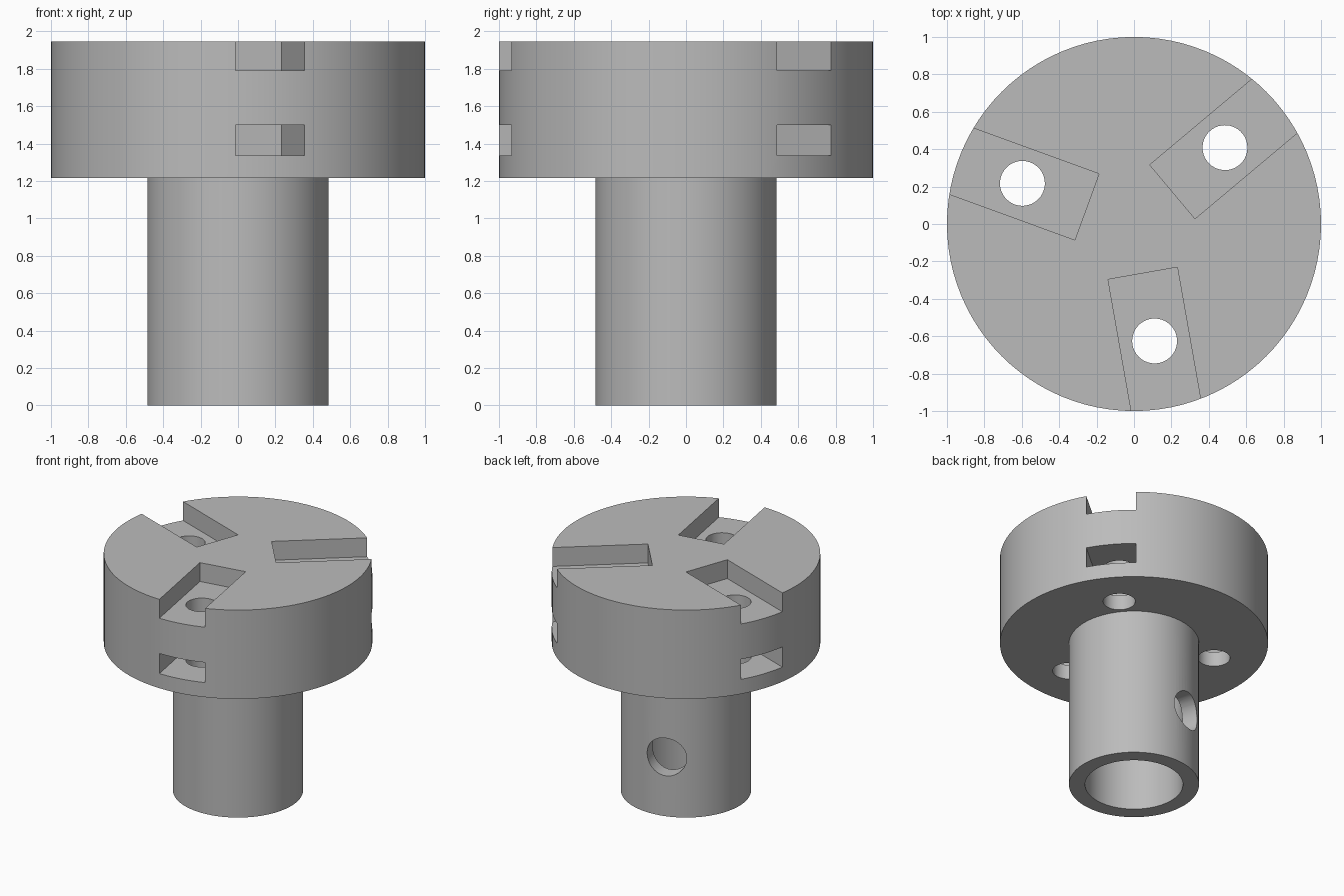
import bpy, bmesh, math
from mathutils import Matrix, Vector

if "Cube" in bpy.data.objects:
    bpy.data.objects.remove(bpy.data.objects["Cube"], do_unlink=True)

SIDES = 96
HEAD_BOTTOM, HEAD_TOP = 1.215, 1.945
STEM_R, BORE_R = 0.485, 0.365

grey = bpy.data.materials.new("plain grey")
grey.use_nodes = True
grey.diffuse_color = (0.5, 0.5, 0.5, 1)
grey.node_tree.nodes["Principled BSDF"].inputs["Base Color"].default_value = (0.5, 0.5, 0.5, 1)


def make_object(name, bm):
    bmesh.ops.recalc_face_normals(bm, faces=bm.faces)
    mesh = bpy.data.meshes.new(name)
    bm.to_mesh(mesh)
    bm.free()
    mesh.materials.append(grey)
    obj = bpy.data.objects.new(name, mesh)
    bpy.context.collection.objects.link(obj)
    return obj


def lathe(name, profile):
    """Closed solid of revolution, capped at both ends of the profile."""
    bm = bmesh.new()
    rings = []
    for r, z in profile:
        angles = [2 * math.pi * i / SIDES for i in range(SIDES)]
        rings.append([bm.verts.new((r * math.cos(a), r * math.sin(a), z)) for a in angles])
    for low, high in zip(rings, rings[1:]):
        for i in range(SIDES):
            j = (i + 1) % SIDES
            bm.faces.new((low[i], low[j], high[j], high[i]))
    bm.faces.new(rings[0])
    bm.faces.new(rings[-1])
    return make_object(name, bm)


def box(name, low, high, angle):
    low, high = Vector(low), Vector(high)
    bm = bmesh.new()
    bmesh.ops.create_cube(bm, size=1, matrix=Matrix.Rotation(angle, 4, "Z")
                          @ Matrix.Translation((low + high) / 2)
                          @ Matrix.Diagonal((*(high - low), 1)))
    return make_object(name, bm)


def rod(name, radius, length, matrix):
    bm = bmesh.new()
    bmesh.ops.create_cone(bm, cap_ends=True, segments=48, radius1=radius,
                          radius2=radius, depth=length, matrix=matrix)
    return make_object(name, bm)


def cut(target, cutter):
    cutter.hide_render = True
    mod = target.modifiers.new("cut", "BOOLEAN")
    mod.operation, mod.solver, mod.object = "DIFFERENCE", "EXACT", cutter
    bpy.ops.object.modifier_apply(modifier=mod.name)
    bpy.data.objects.remove(cutter, do_unlink=True)


# Round head and hollow stem in one solid
hub = lathe("slotted_head_and_stem", [
    (1, HEAD_TOP), (1, HEAD_BOTTOM), (STEM_R, HEAD_BOTTOM),
    (STEM_R, 0), (BORE_R, 0), (BORE_R, HEAD_BOTTOM)])
bpy.context.view_layer.objects.active = hub
hub.select_set(True)

# Three stations, each with an open slot, a buried slot and a bolt hole
for degrees in (40, 160, 280):
    a = math.radians(degrees)
    for bottom, top in ((1.79, 2.1), (1.335, 1.5)):
        cut(hub, box("slot_cutter", (0.268, -0.188, bottom), (1.2, 0.188, top), a))
    spot = Matrix.Rotation(a, 4, "Z") @ Matrix.Translation((0.635, 0, 1.6))
    cut(hub, rod("bolt_hole_cutter", 0.12, 1.2, spot))

# Cross hole through one wall of the stem
cross = (Matrix.Rotation(math.radians(107), 4, "Z") @ Matrix.Translation((0.45, 0, 0.487))
         @ Matrix.Rotation(math.pi / 2, 4, "Y"))
cut(hub, rod("cross_hole_cutter", 0.155, 0.5, cross))

bpy.ops.object.shade_smooth_by_angle(angle=math.radians(30))
